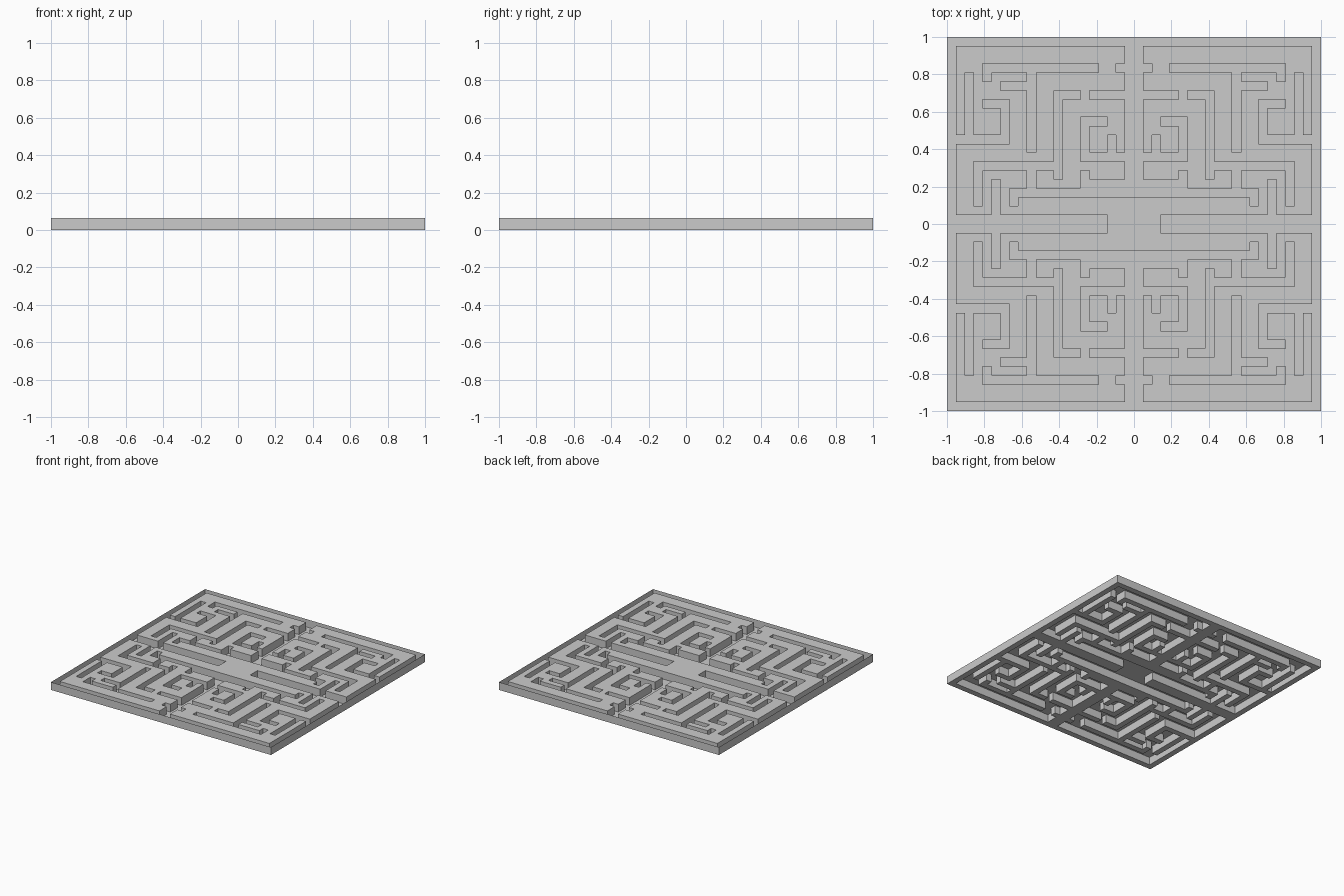
import bpy, bmesh, math

if "Cube" in bpy.data.objects:
    bpy.data.objects.remove(bpy.data.objects["Cube"])

N = 21            # grid steps per quadrant
U = 1 / N         # one grid step
H = 0.064         # height of the raised paths

# low grooves of one quadrant in grid steps: x0, x1, y0, y1
grooves = [
    (20, 21, 0, 21), (0, 21, 20, 21), (0, 1, 3, 20), (3, 20, 0, 1),   # rim and middle cross
    (14, 20, 9, 10), (18, 19, 10, 17), (14, 15, 10, 14), (15, 17, 13, 14),  # outer hook
    (1, 2, 17, 18), (1, 5, 14, 15),                                   # stubs
    (1, 6, 7, 8), (2, 3, 8, 10), (5, 6, 8, 12), (3, 5, 11, 12),       # inner curl
    (1, 14, 3, 4), (13, 14, 2, 3), (1, 6, 4, 5), (5, 6, 5, 6),        # long bar
    (11, 12, 4, 7), (8, 9, 5, 15), (9, 18, 6, 7), (17, 18, 2, 6), (6, 8, 14, 15),
    (15, 16, 1, 5),
    (4, 17, 17, 18), (16, 17, 16, 17), (11, 12, 8, 17), (12, 15, 15, 16),  # island
]
low = {(i, j) for x0, x1, y0, y1 in grooves
       for i in range(x0, x1) for j in range(y0, y1)}


def height(i, j):
    """Height of a cell, mirrored in x and y; the outside counts as high or low rim."""
    a = i if i >= 0 else -i - 1
    b = j if j >= 0 else -j - 1
    if a >= N or b >= N:
        return H
    return 0.0 if (a, b) in low else H


bm = bmesh.new()


def quad(*pts):
    return bm.faces.new([bm.verts.new((x * U, y * U, z)) for x, y, z in pts])


# floors and raised tops
for i in range(-N, N):
    for j in range(-N, N):
        z = height(i, j)
        quad((i, j, z), (i + 1, j, z), (i + 1, j + 1, z), (i, j + 1, z))

# upright sides wherever the height changes, including the outer edge
for i in range(-N, N + 1):
    for j in range(-N, N):
        d = height(i - 1, j) - height(i, j)
        if d:
            p = [(i, j, 0), (i, j + 1, 0), (i, j + 1, H), (i, j, H)]
            flip = (d < 0) != (abs(i) == N)
            quad(*(reversed(p) if flip else p))
        d = height(j, i - 1) - height(j, i)
        if d:
            p = [(j, i, 0), (j, i, H), (j + 1, i, H), (j + 1, i, 0)]
            flip = (d < 0) != (abs(i) == N)
            quad(*(reversed(p) if flip else p))

# join cells into large flat faces
bmesh.ops.remove_doubles(bm, verts=bm.verts, dist=1e-4)
bmesh.ops.dissolve_limit(bm, angle_limit=math.radians(1),
                         verts=bm.verts, edges=bm.edges)
bmesh.ops.triangulate(bm, faces=[f for f in bm.faces if len(f.verts) > 4])
mesh = bpy.data.meshes.new("maze_panel")
bm.to_mesh(mesh)
bm.free()
bpy.context.collection.objects.link(bpy.data.objects.new("maze_panel", mesh))
